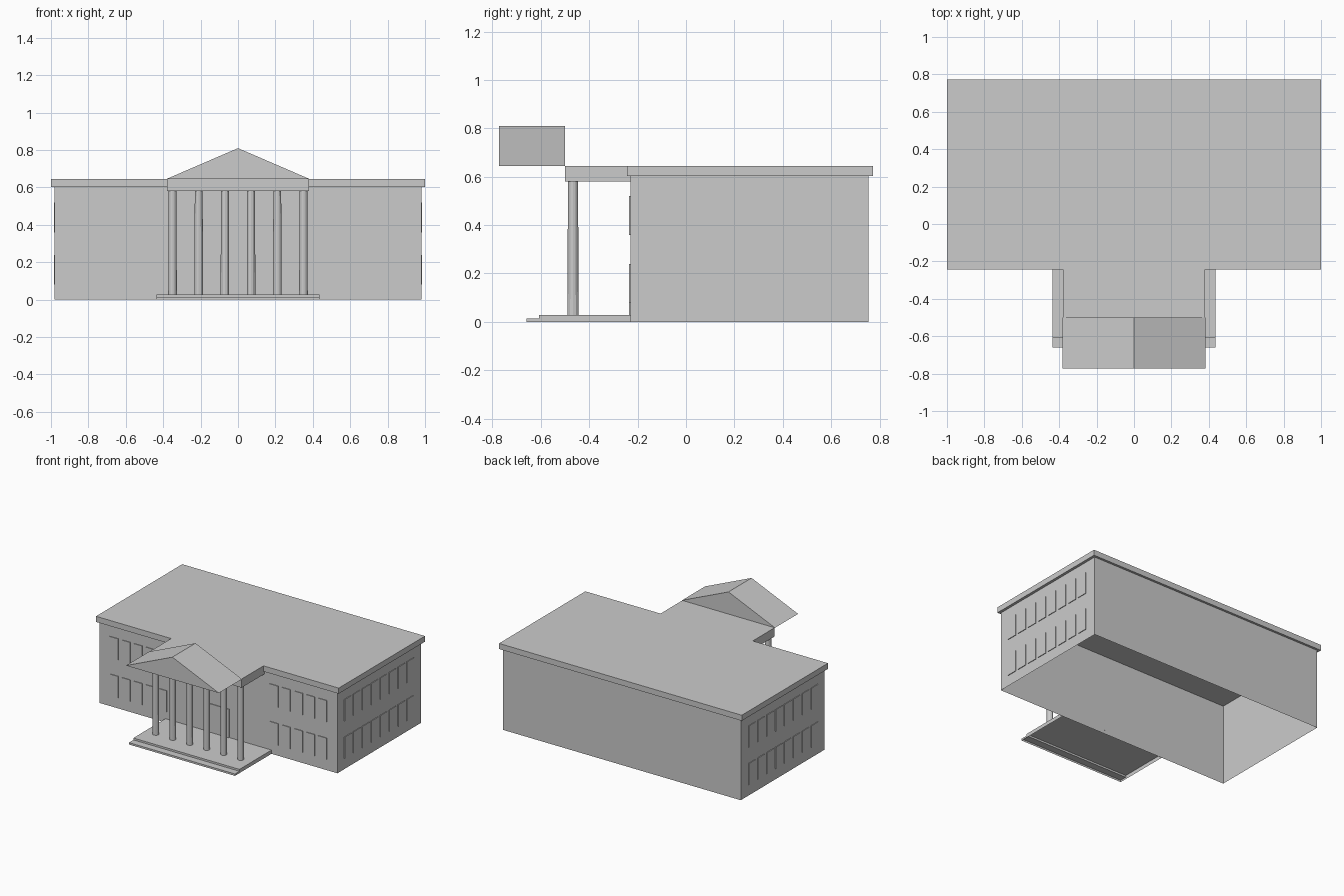
import bpy, bmesh
from mathutils import Matrix

if "Cube" in bpy.data.objects:
    bpy.data.objects.remove(bpy.data.objects["Cube"])


def make(name, bm):
    bmesh.ops.recalc_face_normals(bm, faces=bm.faces)
    me = bpy.data.meshes.new(name)
    bm.to_mesh(me)
    bm.free()
    ob = bpy.data.objects.new(name, me)
    bpy.context.collection.objects.link(ob)
    return ob


def add_box(bm, x0, x1, y0, y1, z0, z1):
    m = Matrix.Translation(((x0 + x1) / 2, (y0 + y1) / 2, (z0 + z1) / 2)) \
        @ Matrix.Diagonal((x1 - x0, y1 - y0, z1 - z0, 1))
    bmesh.ops.create_cube(bm, size=1, matrix=m)


def box(name, *dims, open_z=()):
    bm = bmesh.new()
    add_box(bm, *dims)
    # leave out the horizontal faces at the given heights
    gone = [f for f in bm.faces
            if abs(f.normal.z) > 0.9 and any(abs(f.calc_center_median().z - z) < 1e-4 for z in open_z)]
    bmesh.ops.delete(bm, geom=gone, context='FACES_ONLY')
    return make(name, bm)


def extrude(name, profile, axis, a, b, drop=()):
    """Sweep a closed 2D profile along x or y; drop lists open profile edges."""
    bm = bmesh.new()
    pt = (lambda p, t: (t, *p)) if axis == 'x' else (lambda p, t: (p[0], t, p[1]))
    near = [bm.verts.new(pt(p, a)) for p in profile]
    far = [bm.verts.new(pt(p, b)) for p in profile]
    bm.faces.new(near)
    bm.faces.new(far[::-1])
    n = len(profile)
    for i in range(n):
        if i not in drop:
            j = (i + 1) % n
            bm.faces.new((near[i], near[j], far[j], far[i]))
    return make(name, bm)


# Main block: hollow walls, open below, with a flat overhanging roof
box("walls", -0.98, 0.98, -0.23, 0.755, 0, 0.605, open_z=(0, 0.605))
box("roof_slab", -1, 1, -0.243, 0.772, 0.603, 0.645)

# Portico: beam block, projecting gable, stepped platform open below
box("portico_beam", -0.38, 0.38, -0.5, -0.23, 0.58, 0.645)
extrude("gable", [(-0.383, 0.645), (0.383, 0.645), (0, 0.81)], 'y', -0.772, -0.5)
extrude("steps", [(-0.66, 0), (-0.66, 0.014), (-0.607, 0.014), (-0.607, 0.028),
                  (-0.23, 0.028), (-0.23, 0)], 'x', -0.437, 0.437, drop=(4, 5))

# Columns
bm = bmesh.new()
for i in range(6):
    bmesh.ops.create_cone(bm, cap_ends=True, segments=12, radius1=0.023, radius2=0.021, depth=0.552,
                          matrix=Matrix.Translation((-0.35 + 0.14 * i, -0.467, 0.304)))
make("columns", bm)

# Shallow window panels on the front and both sides
T = 0.005
bm = bmesh.new()
for z0, z1 in ((0.08, 0.24), (0.36, 0.52)):
    for s in (-1, 1):
        for i in range(5):
            c = s * (0.46 + 0.1 * i)
            add_box(bm, c - 0.035, c + 0.035, -0.23 - T, -0.23, z0, z1)
        for i in range(8):
            y = -0.15 + 0.105 * i
            xs = sorted((s * 0.98, s * (0.98 + T)))
            add_box(bm, *xs, y, y + 0.08, z0, z1)
make("windows", bm)

# Entrance door panel
box("door", -0.09, 0.09, -0.23 - T, -0.23, 0.028, 0.24)
